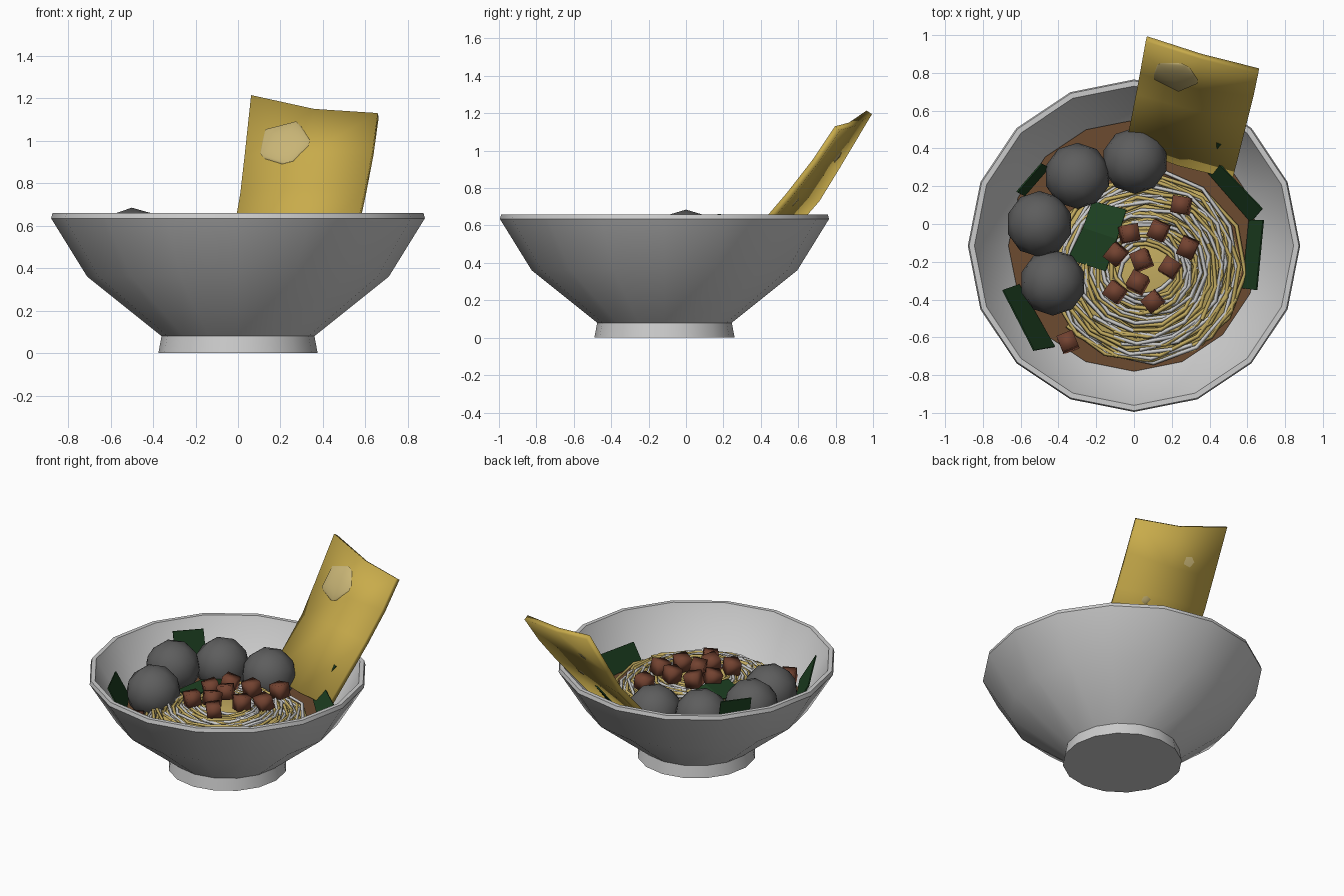
import bpy, bmesh, math, random
from mathutils import Vector

if "Cube" in bpy.data.objects:
    bpy.data.objects.remove(bpy.data.objects["Cube"])

random.seed(4)
CY = -0.115  # bowl axis y


def mat(name, col):
    m = bpy.data.materials.new(name)
    m.diffuse_color = (*col, 1)
    m.use_nodes = True
    m.node_tree.nodes["Principled BSDF"].inputs["Base Color"].default_value = m.diffuse_color
    return m


YELLOW = mat("noodle_yellow", (0.56, 0.42, 0.12))
CRISP = mat("crisp_gold", (0.58, 0.41, 0.07))
PALE = mat("pale_fleck", (0.58, 0.46, 0.18))
BROTH = mat("broth_brown", (0.15, 0.07, 0.03))
MEAT = mat("meat_brown", (0.17, 0.055, 0.03))
GREEN = mat("leaf_green", (0.012, 0.05, 0.015))
GREY = mat("ball_grey", (0.11, 0.11, 0.11))


def make(name, bm, material=None, smooth=None):
    bmesh.ops.recalc_face_normals(bm, faces=bm.faces[:])
    me = bpy.data.meshes.new(name)
    bm.to_mesh(me)
    bm.free()
    ob = bpy.data.objects.new(name, me)
    bpy.context.collection.objects.link(ob)
    if material:
        me.materials.append(material)
    if smooth:
        bpy.ops.object.select_all(action='DESELECT')
        ob.select_set(True)
        bpy.context.view_layer.objects.active = ob
        bpy.ops.object.shade_smooth_by_angle(angle=math.radians(smooth))
    return ob


def lathe(name, profile, n, centre, material=None, smooth=40):
    # rings of an (r, z) profile, closed by caps at both ends
    bm = bmesh.new()
    rings = [[bm.verts.new((centre[0] + r * math.cos(2 * math.pi * i / n),
                            centre[1] + r * math.sin(2 * math.pi * i / n), z))
              for i in range(n)] for r, z in profile]
    for a, b in zip(rings, rings[1:]):
        for i in range(n):
            j = (i + 1) % n
            bm.faces.new((a[i], a[j], b[j], b[i]))
    bm.faces.new(rings[0])
    bm.faces.new(rings[-1])
    return make(name, bm, material, smooth)


def sheet(name, rows, thick, material, smooth=None):
    # grid of points turned into a thin solid sheet
    bm = bmesh.new()
    g = [[bm.verts.new(p) for p in row] for row in rows]
    for a, b in zip(g, g[1:]):
        for i in range(len(a) - 1):
            bm.faces.new((a[i], a[i + 1], b[i + 1], b[i]))
    ob = make(name, bm, material, smooth)
    s = ob.modifiers.new("thickness", 'SOLIDIFY')
    s.thickness = thick
    s.offset = 0
    return ob


# Bowl with foot, and the broth surface
lathe("bowl", [(0.375, 0), (0.36, 0.08), (0.71, 0.36), (0.88, 0.635), (0.873, 0.66),
               (0.845, 0.66), (0.83, 0.63), (0.67, 0.37), (0.33, 0.13)], 16, (0, CY))
lathe("broth", [(0.64, 0.36), (0.665, 0.385)], 16, (0, CY), BROTH)

# Noodle mound
NX, NY, NR = 0.07, -0.235, 0.53


def mound(r):
    return 0.395 + 0.105 * max(0, 1 - (r / NR) ** 2)


lathe("noodle_core", [(NR * 0.95, 0.37)] + [(NR * k, mound(NR * k) - 0.02)
      for k in (0.95, 0.75, 0.5, 0.25, 0.05)], 12, (NX, NY), YELLOW)


def noodles(name, material, count, shift):
    cu = bpy.data.curves.new(name, 'CURVE')
    cu.dimensions = '3D'
    cu.bevel_depth = 0.011
    cu.bevel_resolution = 0
    cu.use_fill_caps = True
    for k in range(count):
        r0 = 0.15 + 0.365 * (k + shift) / count
        start = random.uniform(0, 2 * math.pi)
        drift = random.uniform(-0.06, 0.06)
        ph = random.uniform(0, 2 * math.pi)
        n = 15
        sp = cu.splines.new('POLY')
        sp.points.add(n - 1)
        for i in range(n):
            a = start + 2.2 * math.pi * i / (n - 1)
            r = r0 + drift * (i / (n - 1) - 0.5) + 0.02 * math.sin(2 * a + ph)
            r = min(r, NR)
            z = mound(r) + 0.012 * math.sin(3 * a + ph)
            sp.points[i].co = (NX + r * math.cos(a), NY + r * math.sin(a), z, 1)
    if material:
        cu.materials.append(material)
    ob = bpy.data.objects.new(name, cu)
    bpy.context.collection.objects.link(ob)


noodles("yellow_noodles", YELLOW, 15, 0.5)
noodles("white_noodles", None, 13, 0.0)

# Grey fish balls
for i, c in enumerate([(-0.5, 0, 0.51), (-0.3, 0.255, 0.485),
                       (0.005, 0.335, 0.465), (-0.43, -0.31, 0.475)]):
    bm = bmesh.new()
    bmesh.ops.create_icosphere(bm, subdivisions=2, radius=0.175)
    bmesh.ops.translate(bm, verts=bm.verts[:], vec=c)
    make(f"fish_ball_{i}", bm, GREY, 60)

# Meat cubes
cubes = [(-0.025, -0.05, 0.545), (0.13, -0.035, 0.545), (0.25, 0.10, 0.51),
         (-0.095, -0.16, 0.535), (0.04, -0.19, 0.555), (0.19, -0.23, 0.535),
         (0.285, -0.125, 0.52), (0.02, -0.31, 0.55), (-0.1, -0.36, 0.535),
         (0.1, -0.41, 0.525), (-0.35, -0.625, 0.43)]
for i, c in enumerate(cubes):
    bm = bmesh.new()
    bmesh.ops.create_cube(bm, size=0.09)
    ob = make(f"meat_cube_{i}", bm, MEAT, 180)
    ob.location = c
    ob.rotation_euler = [random.uniform(-0.25, 0.25), random.uniform(-0.25, 0.25),
                         random.uniform(-0.7, 0.7)]

# Green leaf strips leaning on the bowl wall: top pair, bottom pair
leaves = [
    [[(0.29, 0.53, 0.61), (0.46, 0.42, 0.61)], [(0.17, 0.41, 0.41), (0.36, 0.31, 0.41)]],
    [[(0.44, 0.33, 0.48), (0.68, 0.08, 0.53)], [(0.35, 0.32, 0.40), (0.62, 0.01, 0.41)]],
    [[(0.685, 0.02, 0.54), (0.65, -0.35, 0.51)], [(0.61, 0.02, 0.40), (0.575, -0.34, 0.39)]],
    [[(-0.695, -0.35, 0.56), (-0.53, -0.67, 0.61)], [(-0.61, -0.32, 0.40), (-0.42, -0.65, 0.42)]],
    [[(-0.62, 0.17, 0.66), (-0.49, 0.32, 0.655)], [(-0.58, 0.15, 0.44), (-0.45, 0.30, 0.44)]],
]
for i, rows in enumerate(leaves):
    sheet(f"leaf_{i}", rows, 0.008, GREEN)
sheet("leaf_on_noodles", [[(-0.22, 0.12, 0.45), (-0.04, 0.075, 0.48)],
                          [(-0.27, -0.02, 0.485), (-0.09, -0.08, 0.515)],
                          [(-0.35, -0.185, 0.45), (-0.15, -0.25, 0.50)]], 0.01, GREEN)

# Bent crisp sheet standing at the back
sheet("crisp_sheet", [
    [(-0.04, 0.42, 0.42), (0.24, 0.32, 0.41), (0.525, 0.25, 0.41)],
    [(0.015, 0.70, 0.74), (0.30, 0.62, 0.77), (0.60, 0.55, 0.76)],
    [(0.035, 0.81, 0.92), (0.33, 0.73, 0.93), (0.635, 0.69, 0.94)],
    [(0.065, 0.98, 1.205), (0.36, 0.885, 1.14), (0.66, 0.81, 1.12)]],
    0.035, CRISP, 30)

# Shallow blisters on the front of the crisp
nrm = Vector((-0.22, -0.78, 0.58)).normalized()
for i, (c, r) in enumerate([((0.22, 0.79, 0.985), 0.14), ((0.40, 0.585, 0.735), 0.04),
                            ((0.16, 0.52, 0.60), 0.06)]):
    bm = bmesh.new()
    bmesh.ops.create_icosphere(bm, subdivisions=1, radius=r)
    ob = make(f"blister_{i}", bm, PALE, 60)
    ob.scale = (1, 1, 0.25)
    ob.rotation_euler = nrm.to_track_quat('Z', 'Y').to_euler()
    ob.location = c
